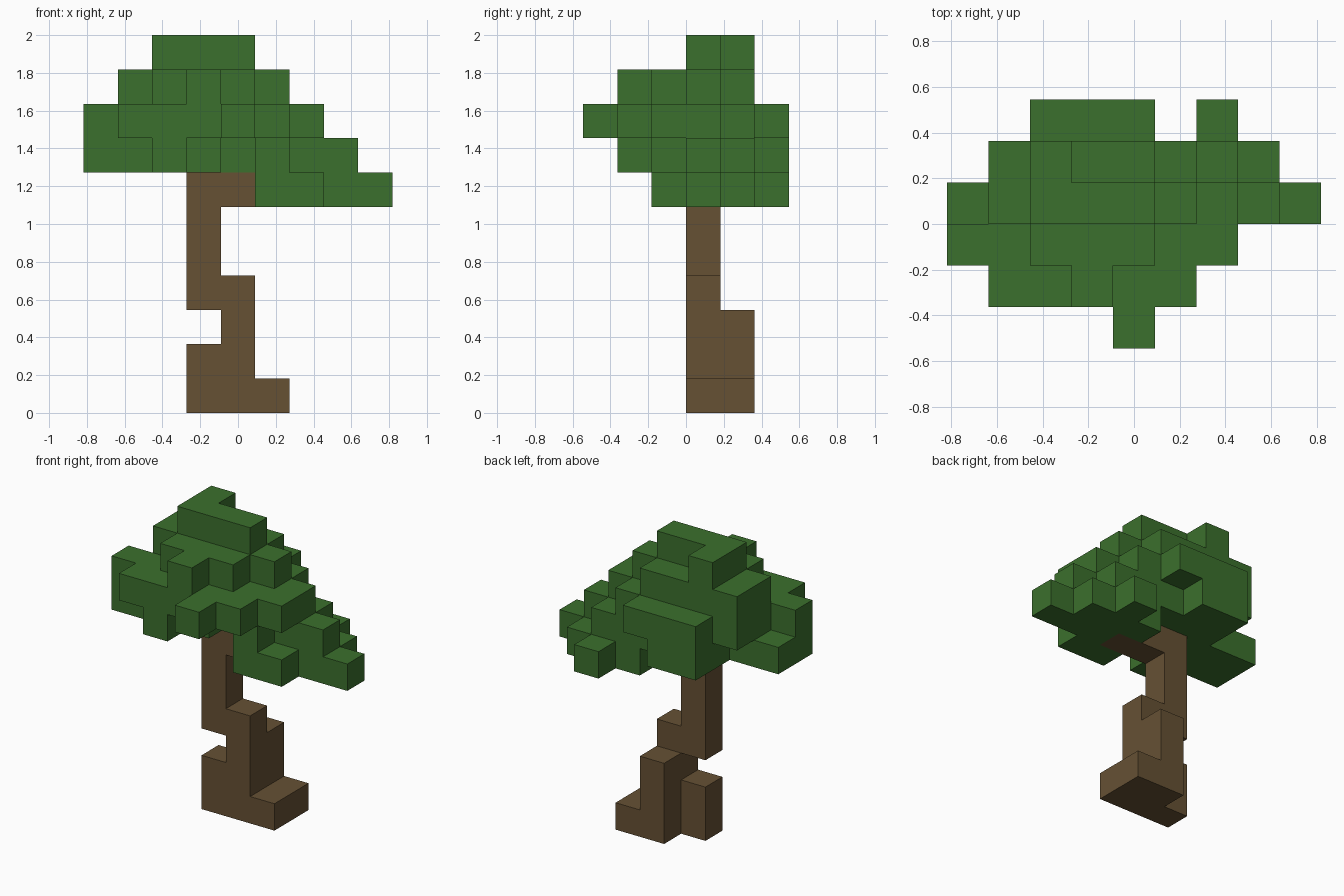
import bpy
import bmesh
from mathutils import Vector

if "Cube" in bpy.data.objects:
    bpy.data.objects.remove(bpy.data.objects["Cube"], do_unlink=True)

BLOCK = 2 / 11                        # edge length of one block
ORIGIN = Vector((-4.5, -3, 0))        # grid corner, in blocks

# Trunk courses from the ground up: (row from front, first column, last column)
trunk_layers = {
    0: [(3, 3, 5), (4, 4, 5)],
    1: [(3, 3, 4), (4, 4, 4)],
    2: [(3, 4, 4), (4, 4, 4)],
    3: [(3, 3, 4)],
    4: [(3, 3, 3)],
    5: [(3, 3, 3)],
    6: [(3, 3, 5)],
}

# Canopy courses, lowest first
canopy_layers = {
    6: [(2, 5, 6), (3, 6, 8), (4, 5, 7), (5, 6, 6)],
    7: [(1, 2, 2), (2, 0, 3), (2, 5, 5), (3, 0, 7), (4, 2, 6), (5, 2, 3)],
    8: [(0, 4, 4), (1, 1, 5), (2, 0, 6), (3, 1, 6), (4, 1, 5), (5, 2, 4)],
    9: [(1, 3, 3), (2, 2, 4), (3, 1, 5), (4, 1, 4)],
    10: [(3, 2, 4), (4, 2, 2)],
}


def cells_of(layers):
    return {(col, row, layer)
            for layer, runs in layers.items()
            for row, first, last in runs
            for col in range(first, last + 1)}


def make_material(name, color):
    mat = bpy.data.materials.new(name)
    mat.use_nodes = True
    mat.diffuse_color = color
    bsdf = next(n for n in mat.node_tree.nodes if n.type == 'BSDF_PRINCIPLED')
    bsdf.inputs["Base Color"].default_value = color
    bsdf.inputs["Roughness"].default_value = 0.9
    return mat


def build_blocks(name, cells, solid, mat):
    """Skin a set of blocks, leaving out faces that touch another block."""
    bm = bmesh.new()
    for cell in cells:
        centre = Vector(cell) + Vector((0.5, 0.5, 0.5))
        for axis in range(3):
            for side in (-1, 1):
                normal = Vector((0, 0, 0))
                normal[axis] = side
                if tuple(int(c + n) for c, n in zip(cell, normal)) in solid:
                    continue
                u = Vector((0, 0, 0))
                u[(axis + 1) % 3] = 0.5
                v = normal.cross(u)
                mid = centre + normal / 2
                corners = (mid - u - v, mid + u - v, mid + u + v, mid - u + v)
                bm.faces.new([bm.verts.new((p + ORIGIN) * BLOCK) for p in corners])
    # Weld the skin and merge coplanar squares into large flat faces
    bmesh.ops.remove_doubles(bm, verts=bm.verts[:], dist=0.001)
    bmesh.ops.dissolve_limit(bm, angle_limit=0.01, verts=bm.verts[:], edges=bm.edges[:])
    mesh = bpy.data.meshes.new(name)
    bm.to_mesh(mesh)
    bm.free()
    mesh.materials.append(mat)
    obj = bpy.data.objects.new(name, mesh)
    bpy.context.collection.objects.link(obj)
    return obj


bark = make_material("bark_brown", (0.133, 0.082, 0.034, 1))
leaf = make_material("leaf_green", (0.044, 0.162, 0.026, 1))

trunk = cells_of(trunk_layers)
canopy = cells_of(canopy_layers)
build_blocks("trunk", trunk, trunk | canopy, bark)
build_blocks("canopy", canopy, trunk | canopy, leaf)
